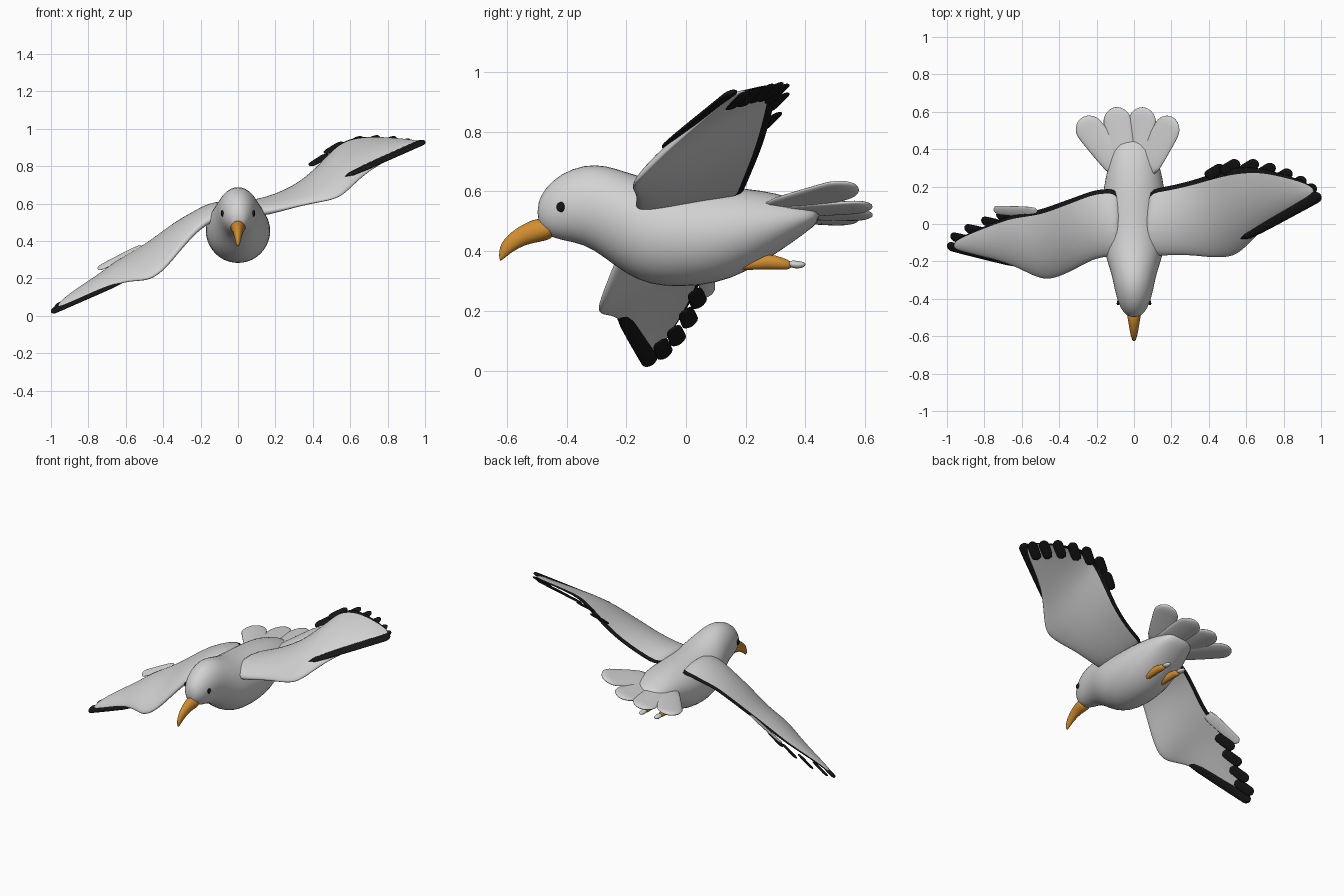
import bpy, bmesh, math
from mathutils import Vector as V

if "Cube" in bpy.data.objects:
    bpy.data.objects.remove(bpy.data.objects["Cube"])


def material(name, rgb):
    m = bpy.data.materials.new(name)
    m.diffuse_color = (*rgb, 1)
    m.use_nodes = True
    m.node_tree.nodes["Principled BSDF"].inputs["Base Color"].default_value = m.diffuse_color
    return m


WHITE = material("plumage white", (0.65, 0.65, 0.65))
BLACK = material("feather black", (0.008, 0.008, 0.008))
ORANGE = material("beak orange", (0.65, 0.27, 0.03))


def loft(name, rings, mats, black_cols=(), levels=1):
    """Skin closed rings of points; columns in black_cols take the second material."""
    bm = bmesh.new()
    rows = [[bm.verts.new(p) for p in r] for r in rings]
    n = len(rows[0])
    for a, b in zip(rows, rows[1:]):
        for i in range(n):
            j = (i + 1) % n
            f = bm.faces.new((a[i], a[j], b[j], b[i]))
            f.material_index = 1 if i in black_cols else 0
    bm.faces.new(rows[0])
    bm.faces.new(rows[-1])
    bmesh.ops.recalc_face_normals(bm, faces=bm.faces)
    for f in bm.faces:
        f.smooth = True
    me = bpy.data.meshes.new(name)
    bm.to_mesh(me)
    bm.free()
    for m in mats:
        me.materials.append(m)
    ob = bpy.data.objects.new(name, me)
    bpy.context.collection.objects.link(ob)
    sub = ob.modifiers.new("smooth", 'SUBSURF')
    sub.levels = sub.render_levels = levels
    return ob


def y_loft(name, sections, mat, x=0.0, n=20):
    """Elliptical sections (y, bottom, top, half width) along y."""
    rings = []
    for y, lo, hi, w in sections:
        rings.append([(x + w * math.cos(2 * math.pi * k / n), y,
                       (lo + hi) / 2 + (hi - lo) / 2 * math.sin(2 * math.pi * k / n))
                      for k in range(n)])
    return loft(name, rings, [mat])


def blade(name, base, tip, w0, w1, th, mat, up):
    """Flat feather with a rounded end."""
    base, tip = V(base), V(tip)
    d = tip - base
    length = d.length
    d.normalize()
    side = d.cross(V(up)).normalized()
    nrm = side.cross(d)
    stations = [(0, w0), ((length - w1) / 2, (w0 + w1) / 2)]
    for k in range(6):
        a = math.radians(17 * k)
        stations.append((length - w1 + w1 * math.sin(a), w1 * math.cos(a)))
    rings = []
    for s, w in stations:
        t = th / 2 * min(1, w / w1 + 0.2)
        rings.append([base + d * s + side * (w * math.cos(math.pi * k / 5))
                      + nrm * (t * math.sin(math.pi * k / 5)) for k in range(10)])
    return loft(name, rings, [mat])


def wing(name, sections):
    """Airfoil sections (x, front y, front z, rear y, rear z, half thickness)."""
    ts = [0.015, 0.07, 0.18, 0.35, 0.55, 0.75, 0.95]
    mids = [V((s[0], (s[1] + s[3]) / 2, (s[2] + s[4]) / 2)) for s in sections]
    rings = []
    for i, (x, ly, lz, ty, tz, th) in enumerate(sections):
        lead, chord = V((x, ly, lz)), V((0, ty - ly, tz - lz))
        span = mids[min(i + 1, len(mids) - 1)] - mids[max(i - 1, 0)]
        n = span.cross(chord).normalized()
        if n.z < 0:
            n = -n

        def pt(t, sgn):
            half = th * 2.6 * math.sqrt(t) * (1 - t) + 0.003
            camber = 0.22 * chord.length * t * (1 - t)
            return lead + chord * t + n * (camber + sgn * half)
        rings.append([lead] + [pt(t, 1) for t in ts] + [lead + chord]
                     + [pt(t, -1) for t in reversed(ts)])
    k = len(ts)
    return loft(name, rings, [WHITE, BLACK], (k, k + 1), 2)


# Body and head
y_loft("body", [(-.498, .50, .56, .025), (-.475, .455, .61, .058), (-.42, .435, .662, .087),
                (-.34, .423, .692, .107), (-.27, .375, .69, .12), (-.2, .32, .667, .145),
                (-.12, .284, .642, .167), (-.02, .277, .627, .176), (.1, .288, .62, .175),
                (.2, .328, .612, .163), (.3, .388, .597, .143), (.4, .46, .565, .11),
                (.45, .5, .545, .07)], WHITE)

# Hooked beak
y_loft("beak", [(-.44, .44, .50, .05), (-.49, .43, .517, .037), (-.54, .42, .495, .029),
                (-.58, .398, .47, .022), (-.61, .374, .442, .015), (-.627, .36, .41, .006)],
       ORANGE, n=12)

# Eyes, legs and toes on both sides
for s, side in ((-1, "left"), (1, "right")):
    bpy.ops.mesh.primitive_uv_sphere_add(segments=16, ring_count=8, radius=1,
                                         location=(s * .082, -.417, .548),
                                         rotation=(0, 0, s * .35))
    eye = bpy.context.object
    eye.name = side + "_eye"
    eye.scale = (.009, .018, .017)
    eye.data.materials.append(BLACK)
    bpy.ops.object.shade_smooth()
    y_loft(side + "_leg", [(.13, .338, .35, .012), (.2, .335, .372, .02), (.27, .338, .397, .024),
                           (.33, .336, .378, .02), (.355, .34, .365, .012)],
           ORANGE, s * .055, 10)
    y_loft(side + "_toes", [(.34, .345, .372, .022), (.38, .338, .368, .02),
                            (.402, .35, .362, .008)], WHITE, s * .055, 10)

# Tail fan, rolled so that the right side is higher
tail = [((-.05, .27, .515), (-.285, .565, .50), (-.15, 0, 1)),
        ((-.05, .27, .525), (-.1, .625, .52), (-.2, 0, 1)),
        ((.04, .27, .53), (.045, .625, .55), (-.25, 0, 1)),
        ((.05, .27, .535), (.21, .57, .62), (-.5, -.1, 1))]
for i, (b, t, up) in enumerate(tail):
    blade(f"tail_feather_{i + 1}", b, t, .075, .082, .03, WHITE, up)

# Raised right wing and lowered left wing
wing("right_wing", [(.06, -.17, .55, .19, .58, .04), (.15, -.17, .55, .2, .605, .035),
                    (.3, -.165, .585, .235, .685, .026), (.4, -.18, .605, .27, .77, .024),
                    (.5, -.18, .62, .30, .88, .024), (.56, -.16, .645, .31, .935, .022),
                    (.63, -.09, .715, .31, .955, .017), (.7, -.02, .775, .30, .96, .013),
                    (.8, .05, .835, .27, .955, .01), (.9, .105, .88, .235, .945, .008),
                    (.965, .15, .92, .195, .935, .005)])
wing("left_wing", [(-.06, -.17, .55, .19, .58, .04), (-.15, -.175, .515, .195, .58, .035),
                   (-.22, -.19, .46, .185, .555, .03), (-.3, -.235, .37, .155, .525, .026),
                   (-.4, -.285, .24, .12, .455, .024), (-.48, -.3, .19, .09, .395, .024),
                   (-.56, -.265, .19, .07, .345, .02), (-.64, -.225, .175, .055, .30, .016),
                   (-.72, -.195, .145, .025, .24, .012), (-.8, -.175, .11, -.01, .185, .01),
                   (-.9, -.15, .065, -.055, .12, .008), (-.965, -.13, .04, -.095, .06, .005)])

# Long black leading feathers
R_UP, L_UP = V((-.35, -.5, .8)), V((-.4, -.5, .75))
blade("right_lead_feather", (.56, -.085, .74), (.998, .157, .935), .03, .036, .022, BLACK, R_UP)
blade("left_lead_feather", (-.58, -.222, .205), (-1, -.115, .022), .03, .032, .022, BLACK, L_UP)

# Black feather tips under the trailing edge
right_tips = [(.48, .305, .87), (.56, .33, .935), (.66, .33, .965), (.75, .31, .97),
              (.84, .28, .965), (.915, .24, .952), (.97, .2, .942)]
left_tips = [(-.74, .045, .22), (-.82, .015, .155), (-.91, -.025, .095), (-.985, -.07, .05)]
for side, tips, d, up in (("right", right_tips, V((.75, .45, .4)), R_UP),
                          ("left", left_tips, V((-.85, .2, -.45)), L_UP)):
    for i, t in enumerate(tips):
        low = V(t) - up * .008
        blade(f"{side}_tip_feather_{i + 1}", low - d * .14 - up * .008, low,
              .03, .033, .012, BLACK, up)

# Loose pale feather behind the left wrist
blade("left_loose_feather", (-.5, .06, .375), (-.75, .075, .25), .04, .03, .014, WHITE, L_UP)
